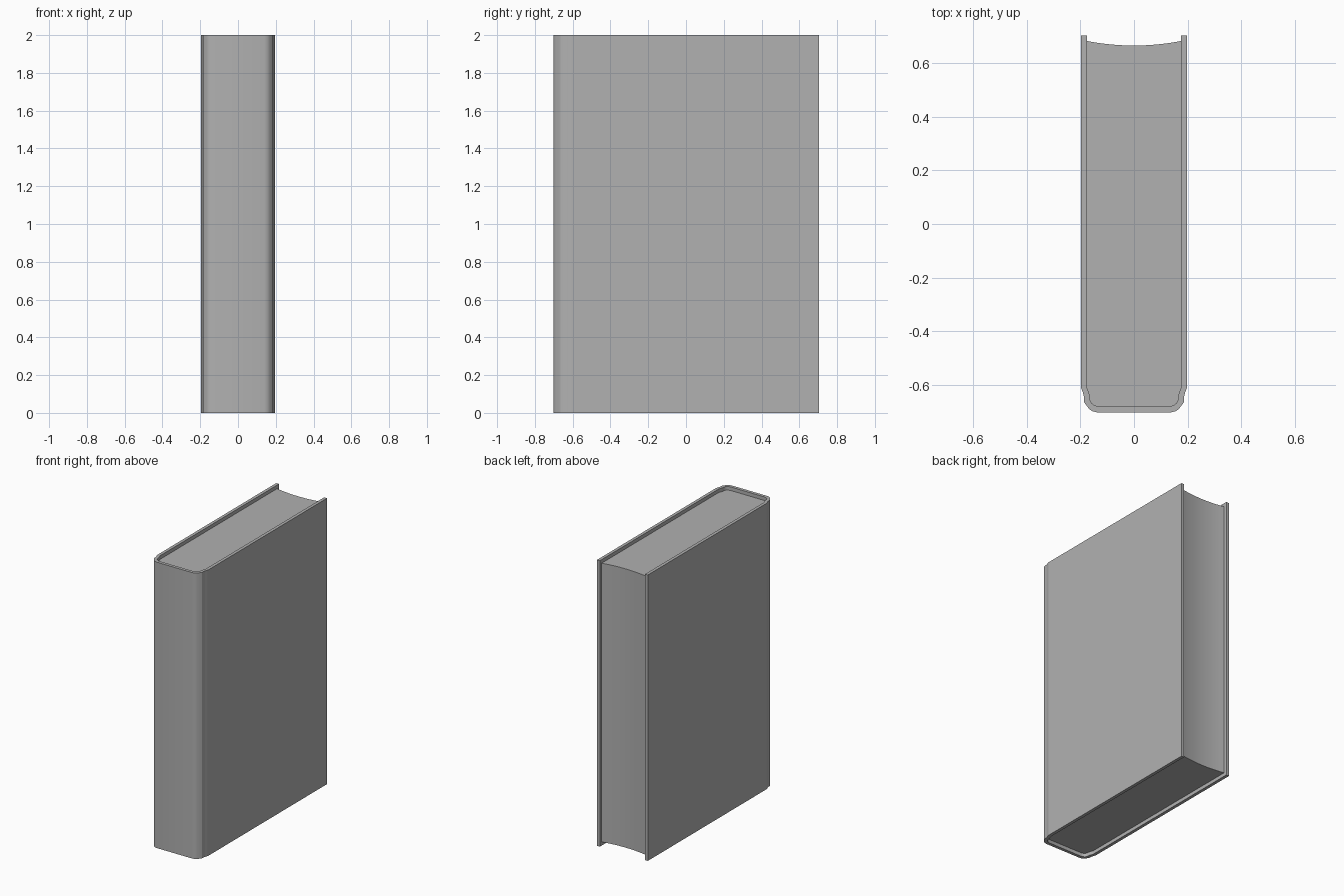
import bpy, bmesh, math

if "Cube" in bpy.data.objects:
    bpy.data.objects.remove(bpy.data.objects["Cube"])

HEIGHT = 2.0
INSET = 0.025

# Right half of the cover section (x, y), fore edge to spine, outside and inside
outer_half = [(0.197, 0.703), (0.197, -0.60), (0.197, -0.612), (0.191, -0.627), (0.187, -0.643),
              (0.186, -0.664), (0.168, -0.689), (0.155, -0.698), (0.138, -0.702)]
inner_half = [(0.175, 0.703), (0.175, -0.60), (0.175, -0.612), (0.169, -0.627), (0.165, -0.638),
              (0.164, -0.655), (0.158, -0.668), (0.147, -0.676), (0.13, -0.68)]

# Mid-dark grey shared by both parts
grey = bpy.data.materials.new("dark_grey")
grey.diffuse_color = (0.44, 0.44, 0.44, 1)
grey.use_nodes = True
grey.node_tree.nodes["Principled BSDF"].inputs["Base Color"].default_value = grey.diffuse_color


def mirrored(half):
    return half + [(-x, y) for x, y in reversed(half)]


def finish(bm, name):
    bmesh.ops.recalc_face_normals(bm, faces=bm.faces)
    mesh = bpy.data.meshes.new(name)
    bm.to_mesh(mesh)
    bm.free()
    mesh.materials.append(grey)
    obj = bpy.data.objects.new(name, mesh)
    bpy.context.collection.objects.link(obj)
    bpy.ops.object.select_all(action='DESELECT')
    obj.select_set(True)
    bpy.context.view_layer.objects.active = obj
    bpy.ops.object.shade_smooth_by_angle(angle=math.radians(30))


def ring(bm, points, z):
    return [bm.verts.new((x, y, z)) for x, y in points]


# Cover: a folded strip with thickness, wrapping both boards and the spine
bm = bmesh.new()
outer, inner = mirrored(outer_half), mirrored(inner_half)
loops = [ring(bm, outer, 0), ring(bm, outer, HEIGHT),
         ring(bm, inner, HEIGHT), ring(bm, inner, 0)]
for k in range(4):
    a, b = loops[k], loops[(k + 1) % 4]
    for i in range(len(a) - 1):
        bm.faces.new((a[i], a[i + 1], b[i + 1], b[i]))
for end in (0, -1):
    bm.faces.new([loop[end] for loop in loops])
finish(bm, "cover")

# Page block: fills the cover, with a hollow curved fore edge
bm = bmesh.new()
fore_edge = []
for i in range(13):
    t = -1 + i / 6
    fore_edge.append((0.175 * t, 0.665 + 0.017 * t * t))
section = fore_edge + mirrored(inner_half[1:])
low = ring(bm, section, INSET)
high = ring(bm, section, HEIGHT - INSET)
n = len(section)
for i in range(n):
    j = (i + 1) % n
    bm.faces.new((low[i], low[j], high[j], high[i]))
bm.faces.new(low)
bm.faces.new(high)
finish(bm, "page_block")
